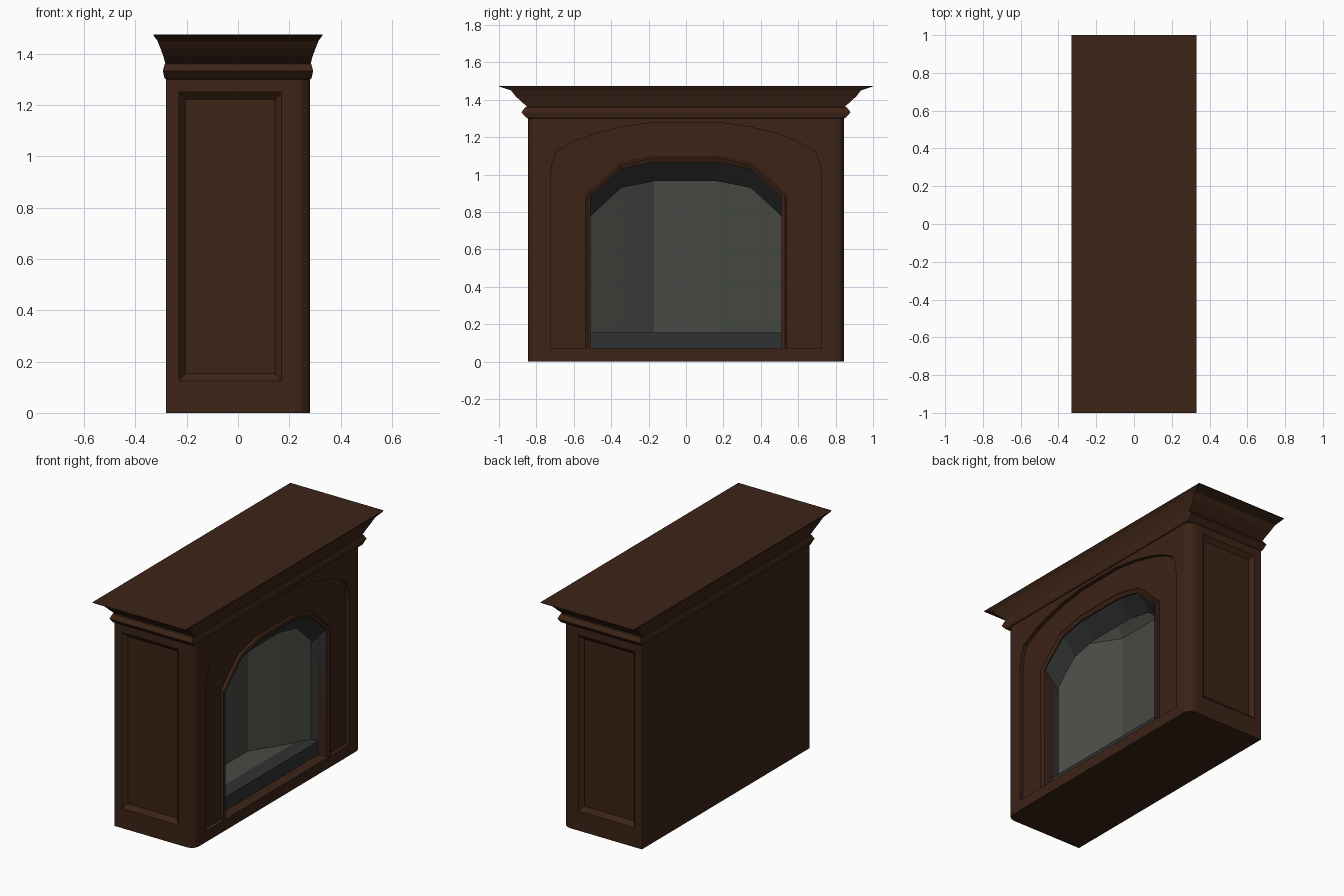
import bpy, bmesh
from mathutils import Vector

if "Cube" in bpy.data.objects:
    bpy.data.objects.remove(bpy.data.objects["Cube"])


def material(name, rgb):
    m = bpy.data.materials.new(name)
    m.diffuse_color = (*rgb, 1)
    m.use_nodes = True
    m.node_tree.nodes["Principled BSDF"].inputs["Base Color"].default_value = m.diffuse_color
    return m


WOOD = material("dark_wood", (0.045, 0.017, 0.008))
STONE = material("grey_lining", (0.065, 0.068, 0.058))
IRON = material("dark_lining", (0.03, 0.031, 0.032))


def loft(name, rings, mat, closed=True, caps=True):
    """Skin a list of equal-length point rings."""
    bm = bmesh.new()
    vs = [[bm.verts.new(p) for p in r] for r in rings]
    n = len(rings[0])
    for a, b in zip(vs, vs[1:]):
        for i in range(n if closed else n - 1):
            j = (i + 1) % n
            bm.faces.new((a[i], a[j], b[j], b[i]))
    if caps:
        bm.faces.new(vs[0])
        bm.faces.new(vs[-1])
    bmesh.ops.recalc_face_normals(bm, faces=bm.faces)
    me = bpy.data.meshes.new(name)
    bm.to_mesh(me)
    bm.free()
    me.materials.append(mat)
    ob = bpy.data.objects.new(name, me)
    bpy.context.collection.objects.link(ob)
    return ob


def mirror(half):
    """Mirror (y, z) points across y = 0."""
    return half + [(-y, z) for y, z in reversed(half)]


def at_x(x, yz):
    return [(x, y, z) for y, z in yz]


def rect(hx, hy, z):
    return [(-hx, -hy, z), (hx, -hy, z), (hx, hy, z), (-hx, hy, z)]


def box(name, x0, x1, hy, z0, z1, mat):
    yz = [(-hy, z0), (hy, z0), (hy, z1), (-hy, z1)]
    return loft(name, [at_x(x0, yz), at_x(x1, yz)], mat)


def cut(ob, cutter):
    m = ob.modifiers.new("cut", 'BOOLEAN')
    m.operation = 'DIFFERENCE'
    m.solver = 'EXACT'
    m.object = cutter
    bpy.context.view_layer.objects.active = ob
    bpy.ops.object.modifier_apply(modifier=m.name)
    bpy.data.objects.remove(cutter)


# Outlines in the front plane (y, z)
opening = mirror([(0.51, 0.07), (0.51, 0.88), (0.345, 1.03), (0.17, 1.065)])
trim_out = mirror([(0.54, 0.07), (0.54, 0.89), (0.36, 1.06), (0.18, 1.10)])
trim_mid = mirror([(0.53, 0.07), (0.53, 0.886), (0.355, 1.05), (0.177, 1.09)])
arch = mirror([(0.725, 0.07), (0.725, 0.98), (0.715, 1.06), (0.69, 1.125),
               (0.59, 1.18), (0.48, 1.22), (0.34, 1.255), (0.17, 1.28)])

# Mantel body with rounded front corners
plan = [(-0.28, 0.845), (0.225, 0.845), (0.25, 0.84), (0.27, 0.825), (0.28, 0.80)]
plan = plan + [(x, -y) for x, y in reversed(plan)]
body = loft("mantel_body", [[(x, y, z) for x, y in plan] for z in (0, 1.305)], WOOD)
cut(body, box("cavity_cutter", -0.24, 0.21, 0.6, 0.06, 1.27, WOOD))
cut(body, loft("recess_cutter", [at_x(0.255, arch), at_x(0.4, arch)], WOOD))
cut(body, loft("opening_cutter", [at_x(0.1, opening), at_x(0.45, opening)], WOOD))

# Sunken side panels with sloped edges
for s in (-1, 1):
    def panel(x0, x1, z0, z1, y):
        return [(x0, s * y, z0), (x1, s * y, z0), (x1, s * y, z1), (x0, s * y, z1)]
    cut(body, loft("panel_cutter", [panel(-0.205, 0.145, 0.153, 1.222, 0.82),
                                    panel(-0.23, 0.17, 0.125, 1.25, 0.845),
                                    panel(-0.23, 0.17, 0.125, 1.25, 0.9)], WOOD))

# Raised trim round the opening
loft("opening_trim", [at_x(0.25, trim_out), at_x(0.275, trim_out), at_x(0.28, trim_mid),
                      at_x(0.27, opening), at_x(0.2, opening)], WOOD, caps=False)

# Cornice: lower bead, cove and flared shelf
profile = [(0.28, 0.845, 1.30), (0.286, 0.852, 1.303), (0.293, 0.88, 1.333),
           (0.285, 0.86, 1.36), (0.283, 0.847, 1.361), (0.291, 0.88, 1.39),
           (0.302, 0.912, 1.42), (0.314, 0.935, 1.45), (0.33, 1.0, 1.472),
           (0.33, 1.0, 1.475)]
loft("cornice", [rect(*p) for p in profile], WOOD)

# Dark lintel and jambs sloping down into the firebox
inner = [(y, z - 0.1 if z > 0.5 else z) for y, z in opening]
back = [(y, z) for y, z in opening]
loft("lintel_lining", [at_x(0.262, opening), at_x(0.17, inner), at_x(0.155, back)],
     IRON, closed=False, caps=False)

# Hearth lip and floor
box("hearth_lip", 0.11, 0.21, 0.51, 0.065, 0.155, IRON)
wall = [(0.16, 0.51), (0.06, 0.34), (-0.05, 0.17)]
wall = wall + [(x, -y) for x, y in reversed(wall)]
loft("hearth_floor", [[(x, y, z) for x, y in wall] for z in (0.10, 0.152)], STONE)

# Faceted firebox wall closing into the flue throat
loft("firebox_wall", [[(x, y, 0.10) for x, y in wall],
                      [(x, y, 1.06) for x, y in wall],
                      [(0.10 + 0.3 * x, y * 0.6, 1.24) for x, y in wall]],
     STONE, closed=False, caps=False)
box("flue_damper", -0.02, 0.2, 0.45, 1.235, 1.26, IRON)
